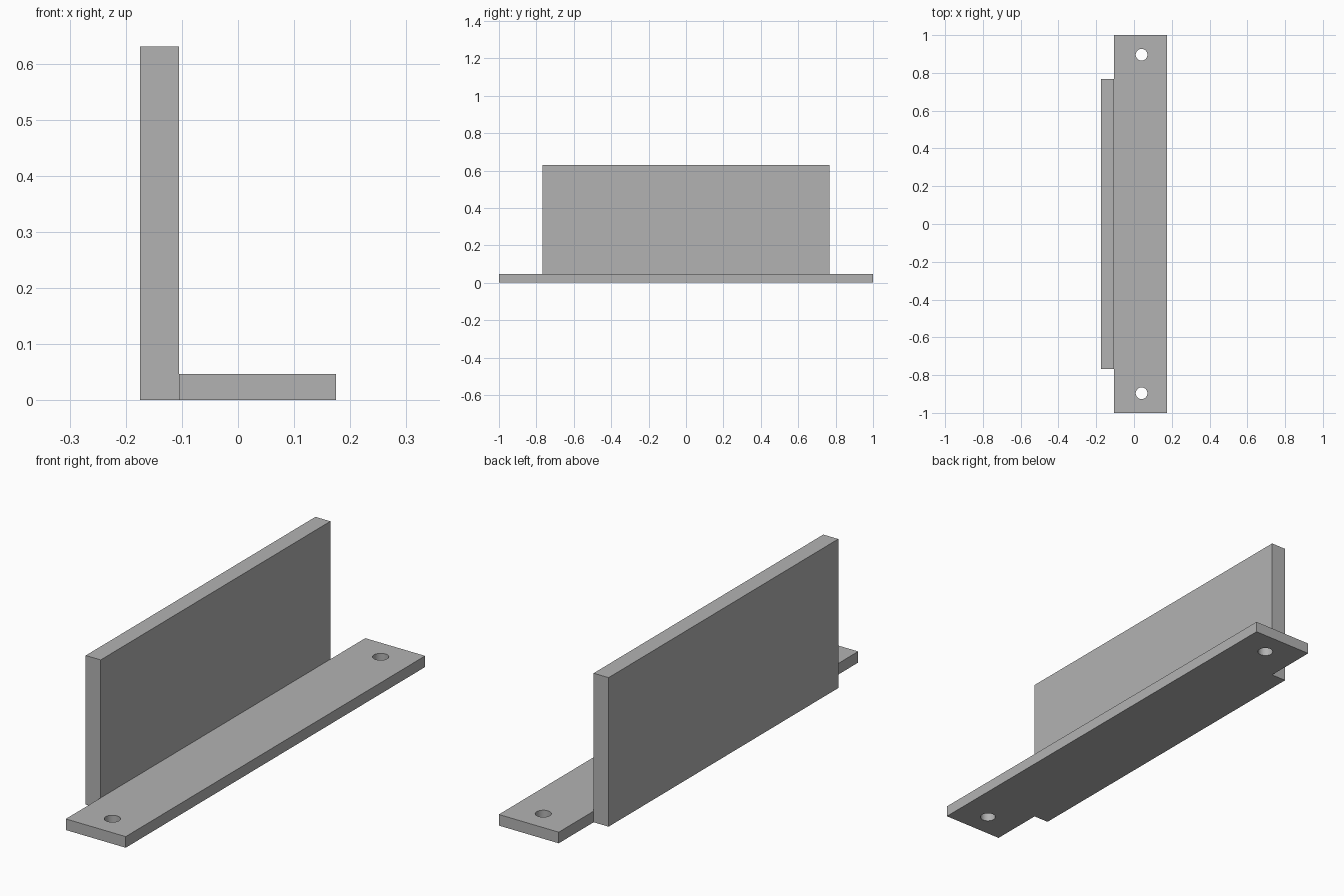
import bpy

default = bpy.data.objects.get("Cube")
if default:
    bpy.data.objects.remove(default, do_unlink=True)

# Single plain grey finish
grey = bpy.data.materials.new("plain_grey")
grey.use_nodes = True
colour = (0.45, 0.45, 0.45, 1)
grey.diffuse_color = colour
grey.node_tree.nodes["Principled BSDF"].inputs["Base Color"].default_value = colour


def box(name, low, high):
    """Add a box between two opposite corners."""
    centre = [(a + b) / 2 for a, b in zip(low, high)]
    bpy.ops.mesh.primitive_cube_add(size=1, location=centre)
    obj = bpy.context.object
    obj.name = name
    obj.scale = [b - a for a, b in zip(low, high)]
    bpy.ops.object.transform_apply(location=False, rotation=False, scale=True)
    obj.data.materials.append(grey)
    return obj


def drill(target, x, y, radius):
    """Cut a round vertical hole through the target."""
    bpy.ops.mesh.primitive_cylinder_add(vertices=48, radius=radius, depth=1, location=(x, y, 0))
    cutter = bpy.context.object
    cutter.hide_render = True
    cutter.data.materials.append(grey)
    cut = target.modifiers.new("hole", "BOOLEAN")
    cut.operation = "DIFFERENCE"
    cut.solver = "EXACT"
    cut.object = cutter
    bpy.ops.object.select_all(action="DESELECT")
    target.select_set(True)
    bpy.context.view_layer.objects.active = target
    bpy.ops.object.modifier_apply(modifier=cut.name)
    bpy.data.objects.remove(cutter, do_unlink=True)


# Upright panel along the right edge
joint_x = -0.105
box("upright_panel", (-0.175, -0.767, 0), (joint_x, 0.767, 0.63))

# Longer mounting plate with a screw hole near each end
plate = box("base_plate", (joint_x, -1, 0), (0.175, 1, 0.047))
for side in (-1, 1):
    drill(plate, 0.04, side * 0.896, 0.031)
bpy.ops.object.shade_smooth_by_angle()
